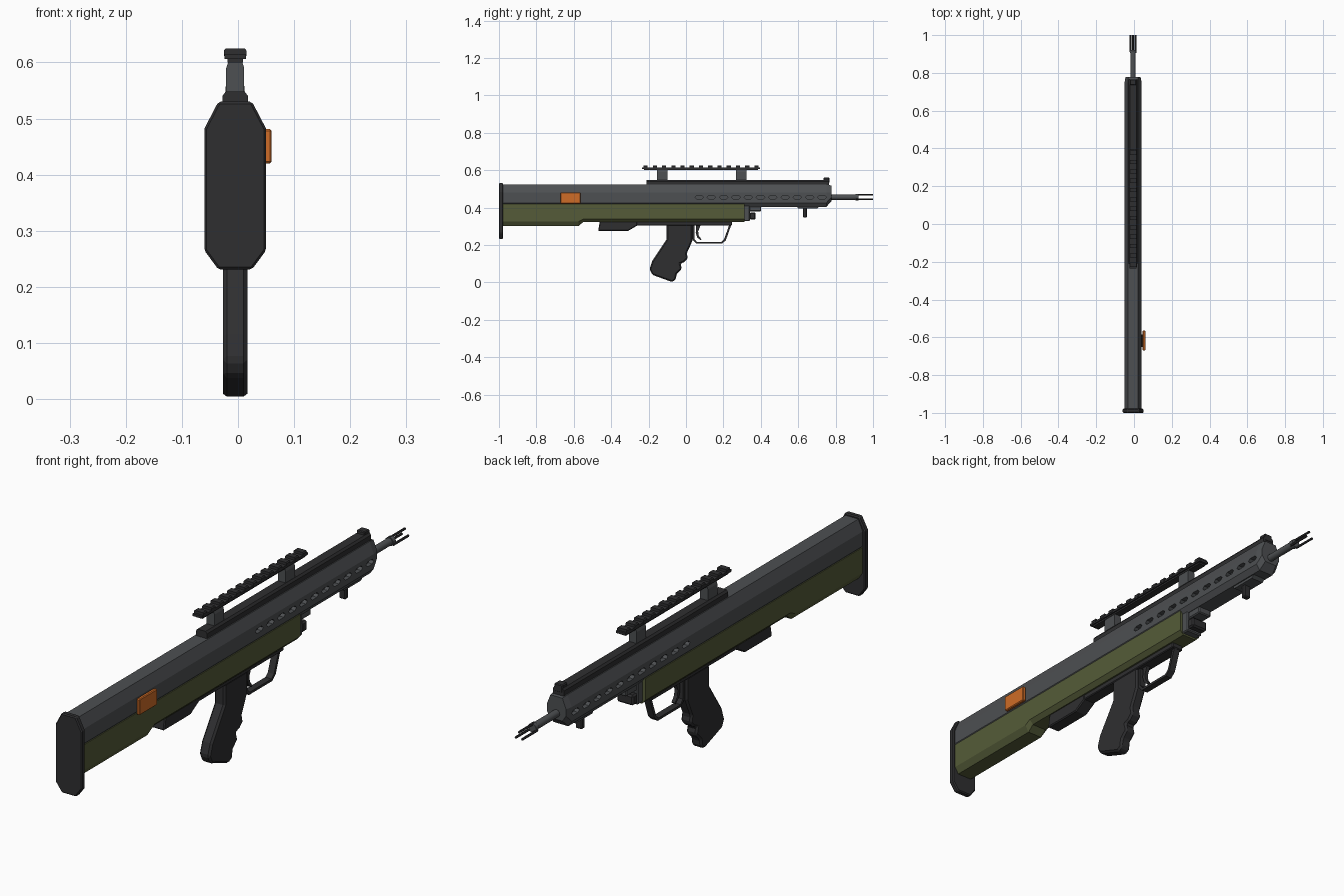
import bpy, bmesh, math

if "Cube" in bpy.data.objects:
    bpy.data.objects.remove(bpy.data.objects["Cube"])

CX = -0.005  # centre plane of the body


def material(name, r, g, b):
    m = bpy.data.materials.new(name)
    m.diffuse_color = (r, g, b, 1)
    m.use_nodes = True
    m.node_tree.nodes["Principled BSDF"].inputs["Base Color"].default_value = m.diffuse_color
    return m


GREY = material("gunmetal", 0.075, 0.08, 0.085)
DARK = material("dark_polymer", 0.028, 0.028, 0.03)
GREEN = material("olive", 0.09, 0.105, 0.04)
ORANGE = material("orange", 0.62, 0.15, 0.02)


def add_loft(bm, rings):
    loops = [[bm.verts.new(p) for p in ring] for ring in rings]
    n = len(loops[0])
    for a, b in zip(loops, loops[1:]):
        for i in range(n):
            bm.faces.new((a[i], a[(i + 1) % n], b[(i + 1) % n], b[i]))
    bm.faces.new(loops[0][::-1])
    bm.faces.new(loops[-1])


def finish(name, bm, mat, bevel=0):
    bmesh.ops.recalc_face_normals(bm, faces=bm.faces)
    me = bpy.data.meshes.new(name)
    bm.to_mesh(me)
    bm.free()
    ob = bpy.data.objects.new(name, me)
    bpy.context.collection.objects.link(ob)
    me.materials.append(mat)
    if bevel:
        m = ob.modifiers.new("bevel", 'BEVEL')
        m.width, m.segments, m.limit_method = bevel, 1, 'ANGLE'
        m.angle_limit = math.radians(35)
    return ob


def side_profile(name, pts, half, mat, bevel=0):
    """Extrude a (y, z) outline across x."""
    bm = bmesh.new()
    add_loft(bm, [[(CX + s * half, y, z) for y, z in pts] for s in (-1, 1)])
    return finish(name, bm, mat, bevel)


def section_loft(name, stations, mat, bevel=0):
    """Loft mirrored half sections (x, z), listed top to bottom, along y."""
    bm = bmesh.new()
    add_loft(bm, [[(CX + x, y, z) for x, z in h] + [(CX - x, y, z) for x, z in h[::-1]]
                  for y, h in stations])
    return finish(name, bm, mat, bevel)


def box(name, y0, y1, z0, z1, half, mat, bevel=0):
    return side_profile(name, [(y0, z0), (y1, z0), (y1, z1), (y0, z1)], half, mat, bevel)


def tube(name, x, z, y0, y1, r, mat, sides=12):
    bm = bmesh.new()
    ring = [(r * math.cos(2 * math.pi * i / sides), r * math.sin(2 * math.pi * i / sides))
            for i in range(sides)]
    add_loft(bm, [[(x + a, y, z + b) for a, b in ring] for y in (y0, y1)])
    ob = finish(name, bm, mat)
    for p in ob.data.polygons:
        p.use_smooth = len(p.vertices) == 4 and sides > 8
    return ob


# Butt plate
plate = [(0.03, 0.53), (0.055, 0.482), (0.055, 0.265), (0.03, 0.231)]
section_loft("butt_plate", [(-1, plate), (-0.978, plate)], DARK, 0.004)

# Upper receiver and handguard, with bevelled nose
body = [(0.027, 0.522), (0.045, 0.48), (0.045, 0.425), (0.03, 0.404)]
nose = [(0.025, 0.518), (0.04, 0.48), (0.04, 0.455), (0.025, 0.432)]
receiver = section_loft("upper_receiver", [(-0.98, body), (0.75, body), (0.777, nose)], GREY)

# Vent slots cut into both sides
bm = bmesh.new()
for i in range(11):
    y = 0.07 + i * 0.0657
    slot = [(-0.023, 0), (-0.014, 0.009), (0.014, 0.009), (0.023, 0), (0.014, -0.009), (-0.014, -0.009)]
    for s in (-1, 1):
        add_loft(bm, [[(CX + s * x, y + a, 0.455 + b) for a, b in slot] for x in (0.028, 0.06)])
cutter = finish("slot_cutter", bm, DARK)
cutter.hide_render = True
cutter.hide_viewport = True
cut = receiver.modifiers.new("slots", 'BOOLEAN')
cut.operation, cut.object, cut.solver = 'DIFFERENCE', cutter, 'EXACT'

# Green lower shell: deep stock stepping up to the shallow front
deep = [(0.045, 0.42), (0.045, 0.325), (0.03, 0.301)]
thin = [(0.045, 0.42), (0.045, 0.338), (0.03, 0.322)]
section_loft("lower_shell", [(-0.98, deep), (-0.575, deep), (-0.55, thin), (0.313, thin)], GREEN)

# Underside strip and magazine block
box("trigger_base", -0.27, 0.245, 0.304, 0.33, 0.024, DARK, 0.003)
side_profile("magazine_block", [(-0.46, 0.33), (-0.47, 0.275), (-0.31, 0.275), (-0.26, 0.304), (-0.26, 0.33)],
             0.026, DARK, 0.004)

# Pistol grip with finger grooves
side_profile("pistol_grip", [
    (-0.104, 0.31), (-0.104, 0.23), (-0.14, 0.175), (-0.18, 0.115), (-0.195, 0.07), (-0.18, 0.04),
    (-0.075, 0.002), (-0.055, 0.014), (-0.05, 0.045), (-0.022, 0.073), (-0.03, 0.1), (-0.01, 0.108),
    (0.01, 0.128), (0.004, 0.155), (0.02, 0.19), (0.035, 0.225), (0.035, 0.31)], 0.022, DARK, 0.007)

# Trigger guard and trigger
side_profile("trigger_guard", [
    (0.035, 0.31), (0.036, 0.228), (0.054, 0.207), (0.193, 0.207), (0.213, 0.225), (0.243, 0.31),
    (0.232, 0.31), (0.203, 0.229), (0.188, 0.216), (0.058, 0.216), (0.045, 0.232), (0.045, 0.31)], 0.013, DARK)
side_profile("trigger", [
    (0.055, 0.31), (0.052, 0.265), (0.06, 0.24), (0.078, 0.225), (0.083, 0.23), (0.068, 0.25),
    (0.065, 0.272), (0.08, 0.31)], 0.007, DARK)

# Hardware in front of the lower shell
box("shell_end_block", 0.31, 0.342, 0.328, 0.412, 0.034, GREY, 0.004)
box("latch_block", 0.33, 0.402, 0.38, 0.412, 0.028, GREY, 0.004)
box("latch_knob", 0.34, 0.372, 0.335, 0.374, 0.034, DARK, 0.006)

# Handguard underside lug and peg
side_profile("front_lug", [(0.59, 0.41), (0.6, 0.394), (0.7, 0.394), (0.72, 0.41), (0.72, 0.425), (0.59, 0.425)],
             0.026, GREY)
box("front_peg", 0.625, 0.646, 0.346, 0.4, 0.014, DARK, 0.004)

# Top rib with front stop
rib = [(0.017, 0.548), (0.023, 0.54), (0.023, 0.518)]
section_loft("top_rib", [(-0.21, rib), (0.765, rib)], DARK)
box("front_stop", 0.735, 0.766, 0.53, 0.56, 0.017, DARK, 0.003)

# Raised accessory rail on two posts
post = [(0.012, 0.602), (0.016, 0.59), (0.016, 0.545)]
for name, y in (("rear_post", -0.128), ("front_post", 0.295)):
    section_loft(name, [(y - 0.028, post), (y + 0.028, post)], GREY)
box("rail_neck", -0.225, 0.385, 0.6, 0.611, 0.014, DARK)
box("rail_bed", -0.235, 0.395, 0.606, 0.615, 0.019, DARK)
for i in range(13):
    y = -0.216 + i * 0.0494
    tooth = [(0.017, 0.625), (0.02, 0.621), (0.02, 0.611)]
    section_loft(f"rail_tooth_{i + 1}", [(y - 0.011, tooth), (y + 0.011, tooth)], DARK)

# Barrel and three-pronged muzzle
tube("barrel", CX, 0.455, 0.76, 0.915, 0.014, GREY)
tube("muzzle_collar", CX, 0.455, 0.905, 0.922, 0.017, GREY)
for i in range(3):
    a = math.radians(90 + 120 * i)
    tube(f"muzzle_prong_{i + 1}", CX + 0.0155 * math.cos(a), 0.453 + 0.0155 * math.sin(a),
         0.91, 1.0, 0.0045, DARK, 6)

# Orange side panel
panel = box("side_panel", -0.67, -0.565, 0.42, 0.481, 0.007, ORANGE, 0.003)
panel.location.x = 0.058
# Hidden standoff joining the panel to the body
standoff = box("panel_standoff", -0.65, -0.585, 0.435, 0.465, 0.008, DARK)
standoff.location.x = 0.047
